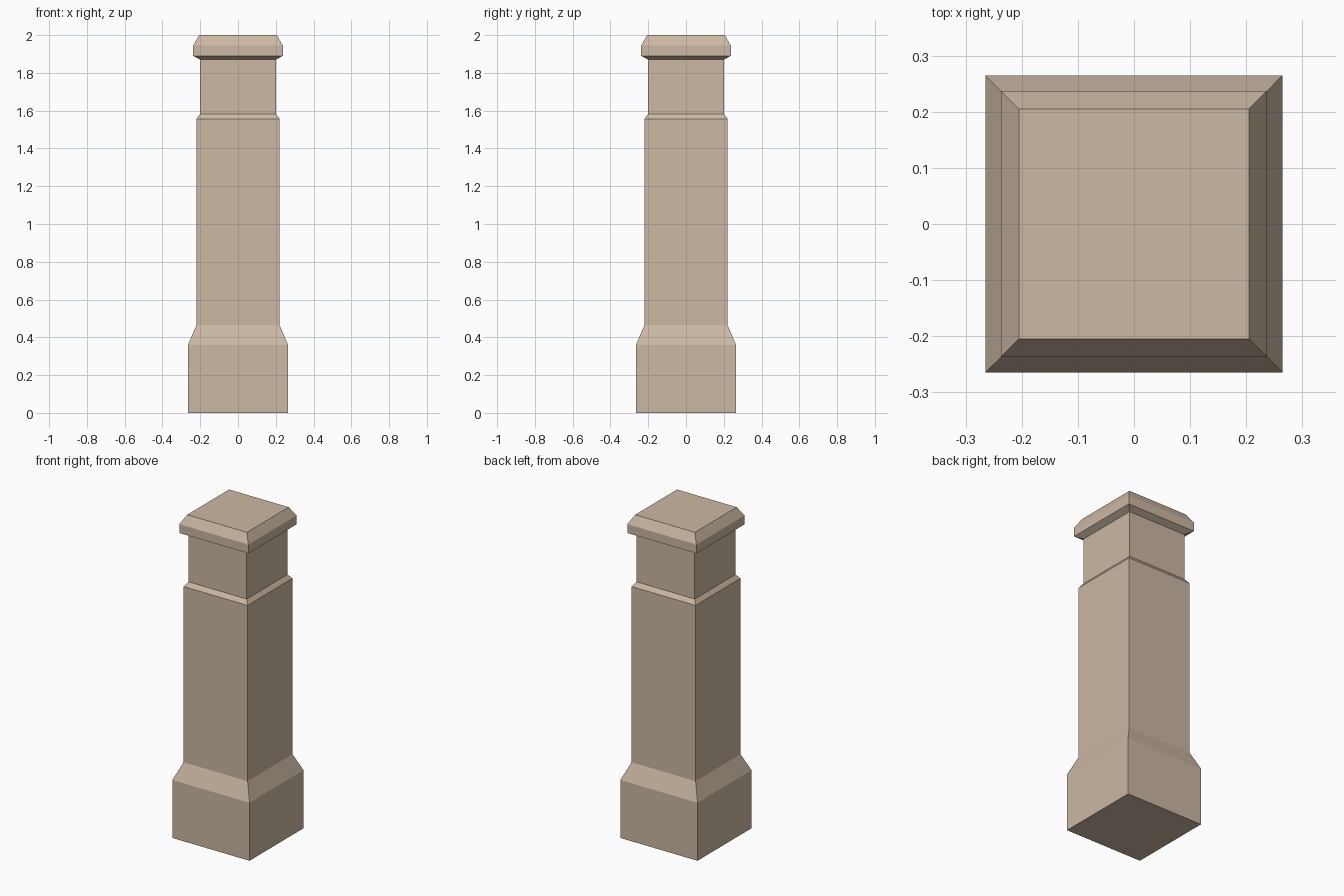
import bpy, bmesh

if "Cube" in bpy.data.objects:
    bpy.data.objects.remove(bpy.data.objects["Cube"])

# Square pillar profile: (half width, height) from the ground up
PROFILE = [
    (0.265, 0.0), (0.265, 0.36),      # plinth
    (0.22, 0.465), (0.22, 1.556),     # shaft
    (0.20, 1.583), (0.20, 1.87),      # neck
    (0.237, 1.89), (0.237, 1.945),    # cap rim
    (0.205, 2.0),                     # cap top
]
CORNERS = [(-1, -1), (1, -1), (1, 1), (-1, 1)]

bm = bmesh.new()
rings = [[bm.verts.new((sx * w, sy * w, z)) for sx, sy in CORNERS] for w, z in PROFILE]

# Side walls between successive rings
for low, high in zip(rings, rings[1:]):
    for i in range(4):
        j = (i + 1) % 4
        bm.faces.new((low[i], low[j], high[j], high[i]))

# Bottom and top
bm.faces.new(rings[0][::-1])
bm.faces.new(rings[-1])

mesh = bpy.data.meshes.new("stone_pillar")
bm.to_mesh(mesh)
bm.free()
pillar = bpy.data.objects.new("stone_pillar", mesh)
bpy.context.collection.objects.link(pillar)

# Tan stone colour
stone = bpy.data.materials.new("tan_stone")
stone.diffuse_color = (0.60, 0.48, 0.37, 1)
stone.use_nodes = True
stone.node_tree.nodes["Principled BSDF"].inputs["Base Color"].default_value = stone.diffuse_color
mesh.materials.append(stone)
